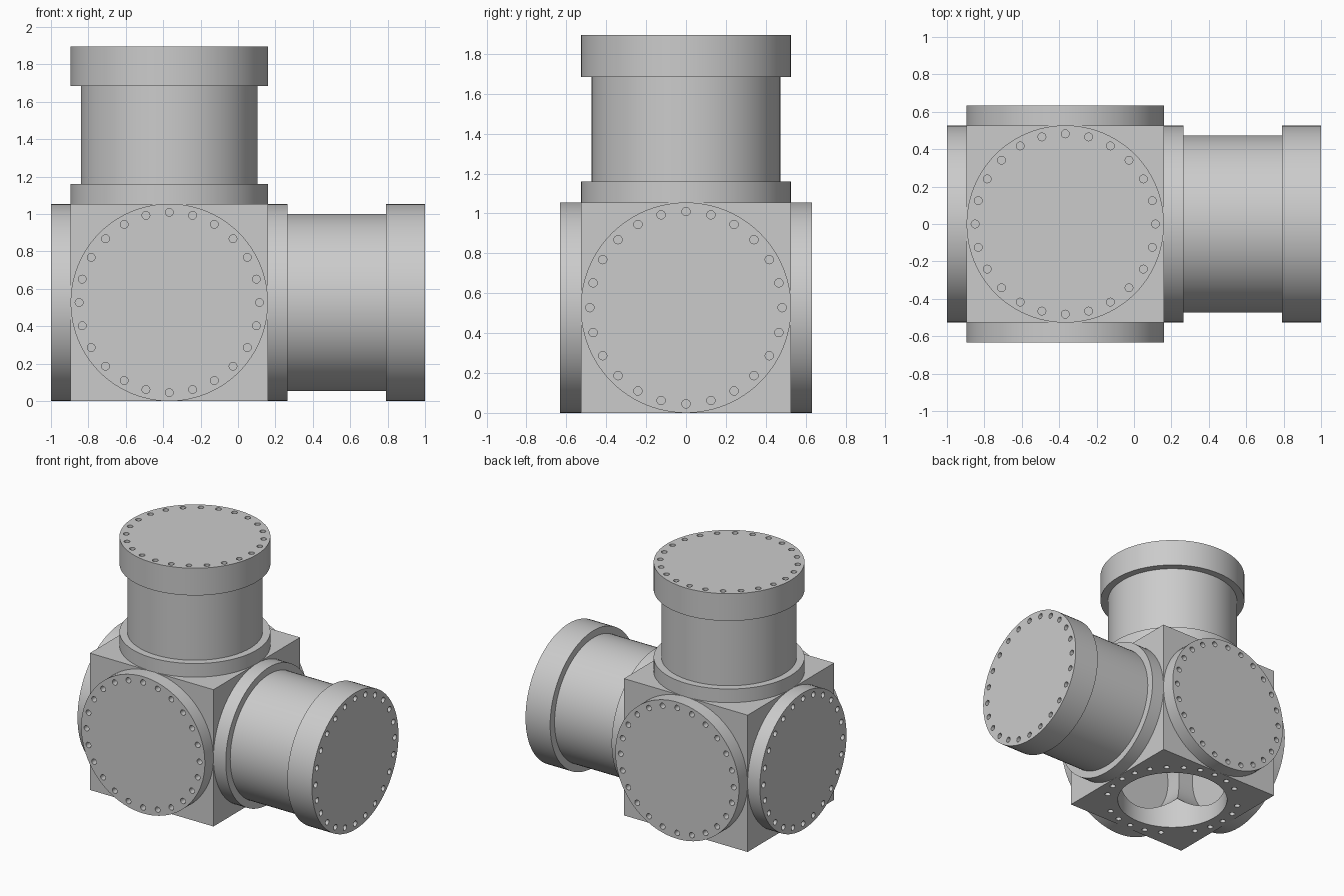
import bpy, bmesh
from math import pi, cos, sin
from mathutils import Matrix, Vector

if "Cube" in bpy.data.objects:
    bpy.data.objects.remove(bpy.data.objects["Cube"])

H = 0.5275                      # half cube size = flange radius
T = 0.105                       # flange thickness
BORE, TUBE = 0.40, 0.473
BOLT_CIRCLE, BOLT_R, BOLTS = 0.482, 0.021, 24
CENTRE = Matrix.Translation((-0.3675, 0, H))
# rotations taking local +z to each cube side
SIDES = {
    "top": Matrix.Identity(4),
    "bottom": Matrix.Rotation(pi, 4, 'X'),
    "right": Matrix.Rotation(pi / 2, 4, 'Y'),
    "left": Matrix.Rotation(-pi / 2, 4, 'Y'),
    "front": Matrix.Rotation(pi / 2, 4, 'X'),
    "back": Matrix.Rotation(-pi / 2, 4, 'X'),
}


def make(name, bm):
    bmesh.ops.recalc_face_normals(bm, faces=bm.faces)
    me = bpy.data.meshes.new(name)
    bm.to_mesh(me)
    bm.free()
    ob = bpy.data.objects.new(name, me)
    bpy.context.collection.objects.link(ob)
    return ob


def add_cyl(bm, r, z0, z1, m, x=0, y=0, seg=96):
    bmesh.ops.create_cone(bm, cap_ends=True, segments=seg, radius1=r, radius2=r, depth=z1 - z0,
                          matrix=m @ Matrix.Translation((x, y, (z0 + z1) / 2)))


def add_bolts(bm, z0, z1, m):
    for i in range(BOLTS):
        a = 2 * pi * i / BOLTS
        add_cyl(bm, BOLT_R, z0, z1, m, BOLT_CIRCLE * cos(a), BOLT_CIRCLE * sin(a), 16)


def cut(ob, bm):
    cutter = make("cutter", bm)
    cutter.hide_render = True
    mod = ob.modifiers.new("cut", 'BOOLEAN')
    mod.operation, mod.solver, mod.object = 'DIFFERENCE', 'EXACT', cutter
    bpy.context.view_layer.objects.active = ob
    bpy.ops.object.modifier_apply(modifier=mod.name)
    bpy.data.objects.remove(cutter)


def smooth(ob):
    bpy.ops.object.select_all(action='DESELECT')
    ob.select_set(True)
    bpy.context.view_layer.objects.active = ob
    bpy.ops.object.shade_smooth_by_angle(angle=pi / 6)


def ring(name, r, z0, z1, m, seg=96):
    """Hollow cylinder lathed from a rectangular profile."""
    bm = bmesh.new()
    loops = [[bm.verts.new(m @ Vector((rad * cos(2 * pi * i / seg), rad * sin(2 * pi * i / seg), z)))
              for i in range(seg)]
             for rad, z in ((BORE, z0), (r, z0), (r, z1), (BORE, z1))]
    for k in range(4):
        a, b = loops[k], loops[(k + 1) % 4]
        for i in range(seg):
            j = (i + 1) % seg
            bm.faces.new((a[i], a[j], b[j], b[i]))
    smooth(make(name, bm))


def blank_flange(name, z0, m):
    """Solid end plate with a circle of bolt holes."""
    bm = bmesh.new()
    add_cyl(bm, H, z0, z0 + T, m)
    ob = make(name, bm)
    bm = bmesh.new()
    add_bolts(bm, z0 - 0.05, z0 + T + 0.05, m)
    cut(ob, bm)
    smooth(ob)


# Cube body: bored through on three axes, tapped holes on six faces
bm = bmesh.new()
bmesh.ops.create_cube(bm, size=2 * H, matrix=CENTRE)
body = make("cube_body", bm)
for side in ("top", "right", "front"):
    bm = bmesh.new()
    add_cyl(bm, BORE, -1, 1, CENTRE @ SIDES[side])
    cut(body, bm)
for pair in (("top", "bottom"), ("left", "right"), ("front", "back")):
    bm = bmesh.new()
    for side in pair:
        add_bolts(bm, H - 0.085, H + 0.05, CENTRE @ SIDES[side])
    cut(body, bm)
smooth(body)

# Blank flanges closing three sides (the bottom stays open)
for side in ("left", "front", "back"):
    blank_flange(side + "_blank_flange", H, CENTRE @ SIDES[side])

# Tube extensions with a flange at each end and a blank cap
for side in ("top", "right"):
    m = CENTRE @ SIDES[side]
    end = 2 - T - H + 0.0  # cap outer face in cube-centred distance
    end = 1.3675
    ring(side + "_base_flange", H, H, H + T, m)
    ring(side + "_tube", TUBE, H + T, end - 2 * T, m)
    ring(side + "_end_flange", H, end - 2 * T, end - T, m)
    blank_flange(side + "_end_cap", end - T, m)
